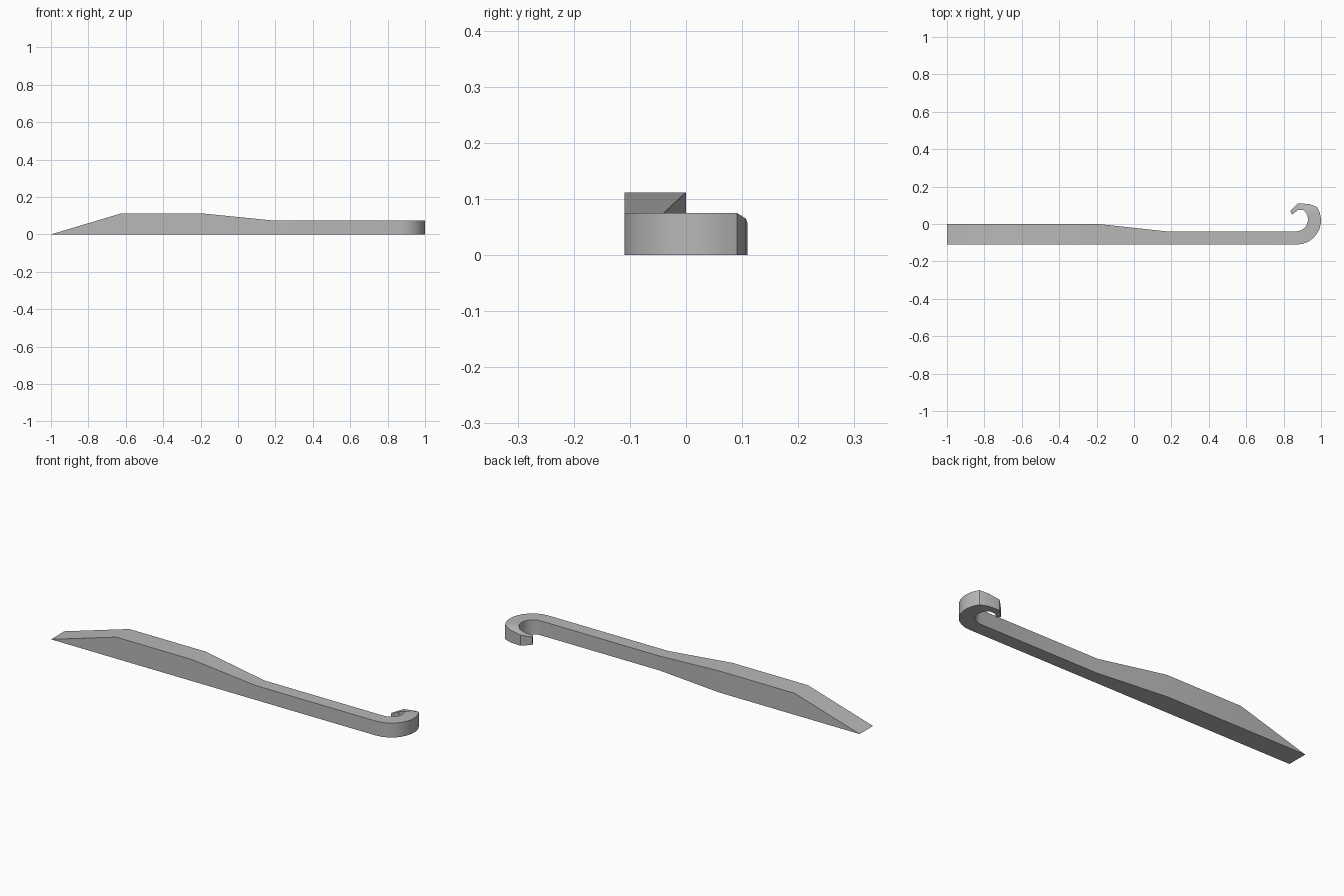
import bpy, bmesh
from math import sin, cos, radians

cube = bpy.data.objects.get("Cube")
if cube:
    bpy.data.objects.remove(cube)

# Material
steel = bpy.data.materials.new("grey_steel")
steel.use_nodes = True
grey = (0.48, 0.48, 0.48, 1)
steel.diffuse_color = grey
steel.node_tree.nodes["Principled BSDF"].inputs["Base Color"].default_value = grey

# Stations along the bar: outer x, y, inner x, y, height
stations = [
    (-1.0, -0.11, -1.0, 0.0, 0.0),
    (-0.625, -0.11, -0.625, 0.0, 0.112),
    (-0.19, -0.11, -0.19, 0.0, 0.112),
    (0.18, -0.11, 0.18, -0.04, 0.075),
]

# Round bend of the hook
STEPS = 9
for i in range(STEPS + 1):
    a = radians(-90 + 123 * i / STEPS)
    stations.append((0.87 + 0.13 * cos(a), 0.02 + 0.13 * sin(a),
                     0.865 + 0.065 * cos(a), 0.025 + 0.065 * sin(a), 0.075))

# Faceted, tapering hook tip
stations += [
    (0.937, 0.107, 0.907, 0.074, 0.065),
    (0.877, 0.11, 0.875, 0.074, 0.055),
    (0.835, 0.07, 0.845, 0.05, 0.04),
]

# Skin the stations into one closed bar
bm = bmesh.new()
rings = []
for ox, oy, ix, iy, h in stations:
    points = [(ox, oy, 0), (ix, iy, 0), (ix, iy, h), (ox, oy, h)]
    rings.append([bm.verts.new(p) for p in points])
for a, b in zip(rings, rings[1:]):
    for k in range(4):
        n = (k + 1) % 4
        bm.faces.new((a[k], a[n], b[n], b[k]))
bm.faces.new(rings[-1])

# Close the blade to a sharp edge
bmesh.ops.remove_doubles(bm, verts=bm.verts, dist=0.0001)
bmesh.ops.recalc_face_normals(bm, faces=bm.faces)

mesh = bpy.data.meshes.new("hooked_pry_bar")
bm.to_mesh(mesh)
bm.free()
mesh.materials.append(steel)
bar = bpy.data.objects.new("hooked_pry_bar", mesh)
bpy.context.collection.objects.link(bar)

# Smooth bend with sharp long edges
bpy.ops.object.select_all(action="DESELECT")
bar.select_set(True)
bpy.context.view_layer.objects.active = bar
bpy.ops.object.shade_smooth_by_angle(angle=radians(30))
